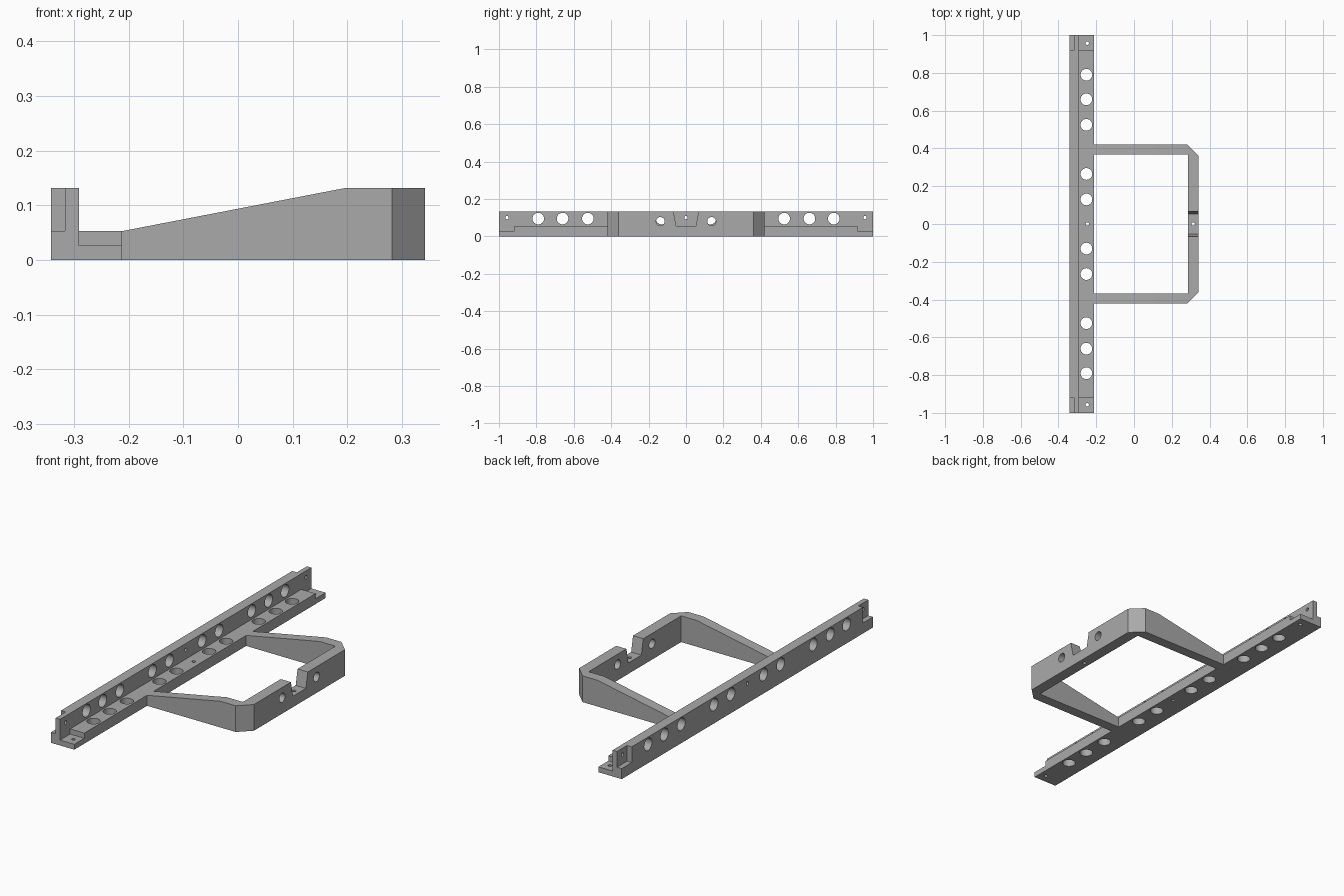
import bpy, bmesh
from mathutils import Matrix, Vector

if "Cube" in bpy.data.objects:
    bpy.data.objects.remove(bpy.data.objects["Cube"])

grey = bpy.data.materials.new("plain grey")
grey.use_nodes = True
grey.diffuse_color = (0.40, 0.40, 0.40, 1)
grey.node_tree.nodes["Principled BSDF"].inputs["Base Color"].default_value = grey.diffuse_color

LEFT, RIGHT = -0.342, 0.342
WALL_X, FLANGE_X = -0.291, -0.212
TOP, FLANGE_TOP, LAP_TOP = 0.132, 0.053, 0.027
LAP_Y = 0.92


def add_prism(bm, points, offset):
    """Extrude a closed outline of 3D points along an offset."""
    face = bm.faces.new([bm.verts.new(p) for p in points])
    new = bmesh.ops.extrude_face_region(bm, geom=[face])["geom"]
    verts = [v for v in new if isinstance(v, bmesh.types.BMVert)]
    bmesh.ops.translate(bm, vec=Vector(offset), verts=verts)


def add_box(bm, low, high):
    (x0, y0, z0), (x1, y1, z1) = low, high
    add_prism(bm, [(x0, y0, z0), (x1, y0, z0), (x1, y1, z0), (x0, y1, z0)], (0, 0, z1 - z0))


def add_hole(bm, centre, radius, depth, axis):
    turn = Matrix.Rotation(1.570796, 4, 'Y') if axis == 'X' else Matrix()
    bmesh.ops.create_cone(bm, cap_ends=True, segments=32, radius1=radius, radius2=radius,
                          depth=depth, matrix=Matrix.Translation(centre) @ turn)


def finish(bm, name):
    bmesh.ops.recalc_face_normals(bm, faces=bm.faces)
    mesh = bpy.data.meshes.new(name)
    bm.to_mesh(mesh)
    bm.free()
    mesh.materials.append(grey)
    obj = bpy.data.objects.new(name, mesh)
    bpy.context.collection.objects.link(obj)
    return obj


def carve(obj, bm):
    """Subtract the cutter shapes, then discard the cutter."""
    cutter = finish(bm, "cutter")
    cutter.hide_render = True
    mod = obj.modifiers.new("cut", 'BOOLEAN')
    mod.operation, mod.solver, mod.object = 'DIFFERENCE', 'EXACT', cutter
    bpy.ops.object.select_all(action='DESELECT')
    bpy.context.view_layer.objects.active = obj
    obj.select_set(True)
    bpy.ops.object.modifier_apply(modifier=mod.name)
    bpy.data.objects.remove(cutter)


# Long angle rail
bm = bmesh.new()
outline = [(LEFT, 0), (FLANGE_X, 0), (FLANGE_X, FLANGE_TOP), (WALL_X, FLANGE_TOP),
           (WALL_X, TOP), (LEFT, TOP)]
add_prism(bm, [(x, -1, z) for x, z in outline], (0, 2, 0))
rail = finish(bm, "angle_rail")

# Half-lap steps at both rail ends
bm = bmesh.new()
for y0, y1 in ((-1.1, -LAP_Y), (LAP_Y, 1.1)):
    add_box(bm, (WALL_X, y0, LAP_TOP), (-0.1, y1, 0.2))
    add_box(bm, (-0.4, y0, FLANGE_TOP), (-0.316, y1, 0.2))
carve(rail, bm)

# Large lightening holes and small screw holes in flange and wall
bm = bmesh.new()
for side in (-1, 1):
    for y in (0.13, 0.265, 0.525, 0.66, 0.79):
        add_hole(bm, (-0.252, side * y, 0.02), 0.031, 0.08, 'Z')
        add_hole(bm, (-0.316, side * y, 0.095), 0.031, 0.07, 'X')
for y in (-0.957, 0, 0.957):
    add_hole(bm, (-0.247, y, 0.02), 0.009, 0.08, 'Z')
    add_hole(bm, (-0.316, y, 0.1), 0.009, 0.07, 'X')
carve(rail, bm)

# U-shaped frame with chamfered outer corners
bm = bmesh.new()
half = [(FLANGE_X, 0.368), (0.285, 0.368)]
outer = [(RIGHT, 0.362), (0.282, 0.421), (FLANGE_X, 0.421)]
plan = half + [(x, -y) for x, y in reversed(half)]
plan += [(x, -y) for x, y in reversed(outer)] + outer
add_prism(bm, [(x, y, 0) for x, y in plan], (0, 0, TOP))
frame = finish(bm, "support_frame")

# Sloped arm tops and the tapered notch in the cross bar
bm = bmesh.new()
slope = [(FLANGE_X, FLANGE_TOP), (0.197, TOP), (0.197, 0.2), (-0.3, 0.2), (-0.3, 0.036)]
add_prism(bm, [(x, -0.6, z) for x, z in slope], (0, 1.2, 0))
notch = [(-0.052, 0.055), (0.052, 0.055), (0.067, TOP), (0.067, 0.2), (-0.067, 0.2), (-0.067, TOP)]
add_prism(bm, [(0.25, y, z) for y, z in notch], (0.15, 0, 0))
carve(frame, bm)

# Cross bar holes
bm = bmesh.new()
for y in (-0.137, 0.137):
    add_hole(bm, (0.313, y, 0.08), 0.023, 0.1, 'X')
add_hole(bm, (0.313, 0, 0.02), 0.009, 0.1, 'Z')
carve(frame, bm)

# Crisp edges with smooth hole walls
for obj in (rail, frame):
    bpy.ops.object.select_all(action='DESELECT')
    bpy.context.view_layer.objects.active = obj
    obj.select_set(True)
    bpy.ops.object.shade_smooth_by_angle(angle=0.5)
